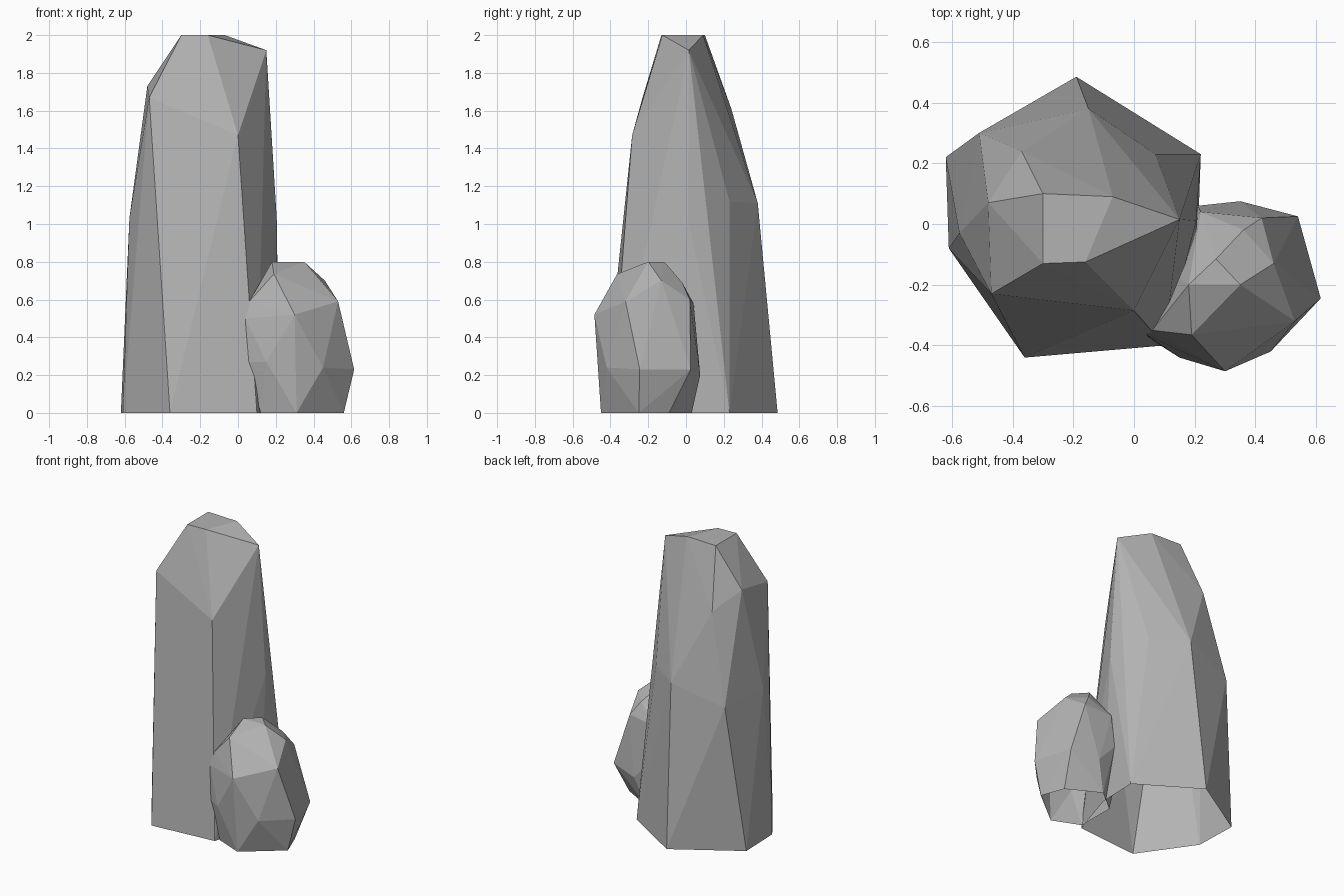
import bpy
import bmesh

cube = bpy.data.objects.get("Cube")
if cube:
    bpy.data.objects.remove(cube, do_unlink=True)

# Single stone colour
stone = bpy.data.materials.new("stone grey")
stone.use_nodes = True
GREY = (0.45, 0.45, 0.45, 1)
stone.diffuse_color = GREY
stone.node_tree.nodes["Principled BSDF"].inputs["Base Color"].default_value = GREY


def make_rock(name, corners):
    """Wrap a faceted shell around the corners and leave the underside open."""
    bm = bmesh.new()
    for corner in corners:
        bm.verts.new(corner)
    hull = bmesh.ops.convex_hull(bm, input=bm.verts)
    spare = [v for v in bm.verts if not v.link_faces]
    bmesh.ops.delete(bm, geom=spare, context="VERTS")
    bmesh.ops.recalc_face_normals(bm, faces=bm.faces)
    underside = [f for f in bm.faces if all(v.co.z < 0.001 for v in f.verts)]
    bmesh.ops.delete(bm, geom=underside, context="FACES")
    mesh = bpy.data.meshes.new(name)
    bm.to_mesh(mesh)
    bm.free()
    mesh.materials.append(stone)
    rock = bpy.data.objects.new(name, mesh)
    bpy.context.collection.objects.link(rock)
    return rock


# Tall stone: foot, waist, shoulder and crown corners
tall_foot = [(-.62, .22, 0), (-.61, -.08, 0), (-.36, -.44, 0), (.1, -.4, 0),
             (.21, -.05, 0), (.22, .23, 0), (-.19, .485, 0)]
tall_waist = [(-.575, -.03, 1.03), (-.51, .3, 1), (-.15, .38, 1.11),
              (.07, .23, 1.12), (.205, .01, 1.03)]
tall_shoulder = [(-.47, -.23, 1.67), (-.48, .07, 1.73), (-.37, .24, 1.61),
                 (0, -.285, 1.47)]
tall_crown = [(-.3, -.13, 2), (-.16, -.125, 2), (-.07, .09, 2),
              (-.3, .1, 2), (.15, .015, 1.92)]
make_rock("tall_rock", tall_foot + tall_waist + tall_shoulder + tall_crown)

# Small stone leaning on the tall one
small_foot = [(.56, -.25, 0), (.31, -.45, 0), (.12, -.37, 0),
              (.12, -.1, 0), (.28, .03, 0), (.5, -.09, 0)]
small_belly = [(.615, -.245, .23), (.45, -.42, .24), (.15, -.44, .27),
               (.04, -.37, .27), (.05, -.1, .3), (.21, .06, .35),
               (.35, .075, .2), (.54, .025, .23)]
small_shoulder = [(.3, -.485, .52), (.04, -.365, .5), (.06, -.35, .59),
                  (.53, -.32, .59), (.42, .02, .6), (.22, .04, .58)]
small_crown = [(.19, -.365, .735), (.46, -.13, .7), (.36, -.02, .69),
               (.18, -.2, .8), (.35, -.2, .8), (.27, -.115, .8)]
make_rock("small_rock", small_foot + small_belly + small_shoulder + small_crown)
